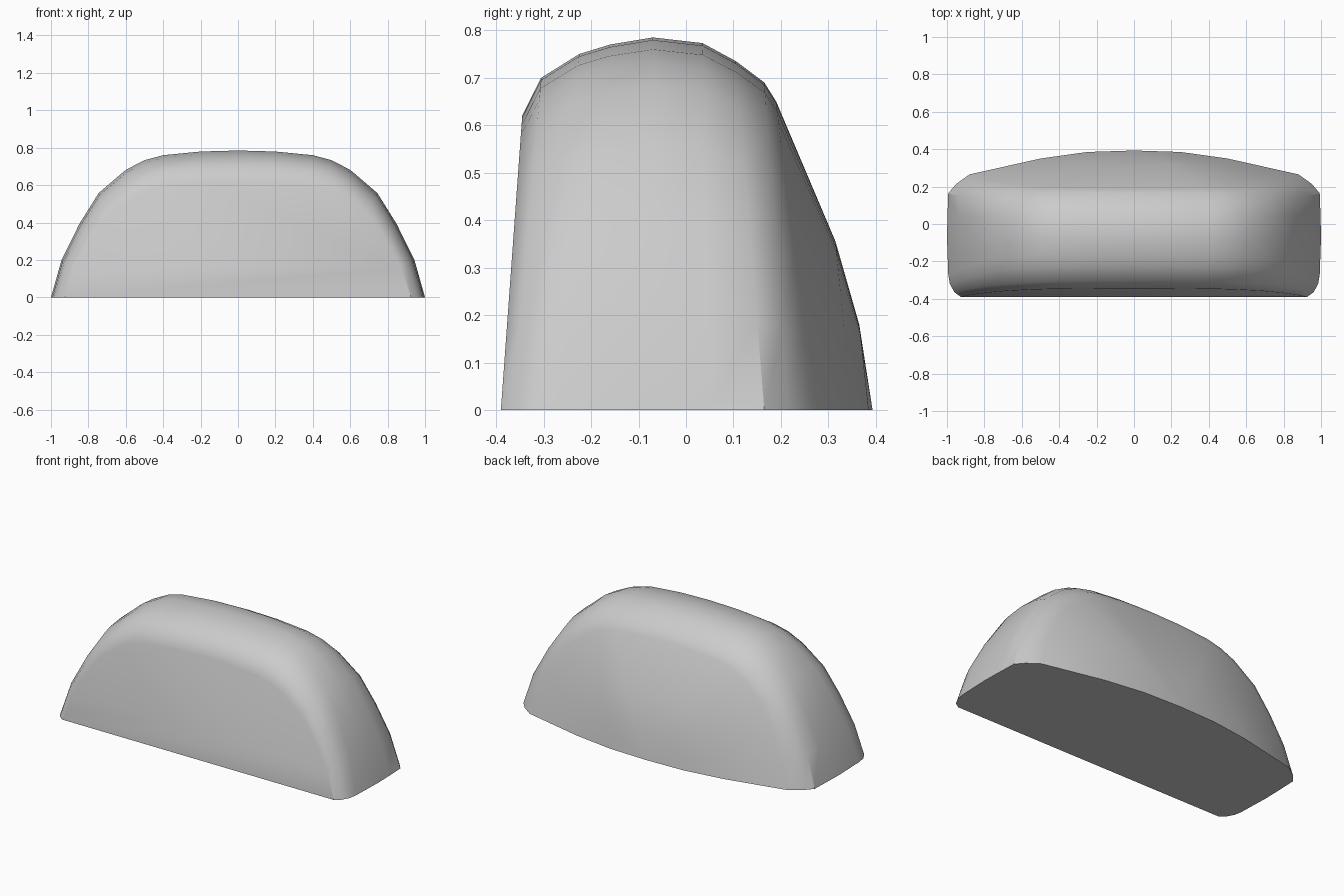
import bpy
import bmesh

cube = bpy.data.objects.get("Cube")
if cube:
    bpy.data.objects.remove(cube, do_unlink=True)

# Flat grey finish
grey = bpy.data.materials.new("light_grey")
grey.use_nodes = True
colour = (0.6, 0.6, 0.6, 1)
grey.diffuse_color = colour
grey.node_tree.nodes["Principled BSDF"].inputs["Base Color"].default_value = colour

# Half of the arch outline: x and z as shares of full width and height
half = [(1, 0), (0.943, 0.255), (0.848, 0.5), (0.745, 0.71), (0.6, 0.868),
        (0.5, 0.934), (0.4, 0.968), (0.2, 0.993), (0, 1)]
arch = half + [(-x, z) for x, z in reversed(half[:-1])]
HEIGHT = 0.785

# Each ring: half width, y at the floor, height, y at the crown (front to back)
rings = [
    (0.925, -0.39, 0.62, -0.345),
    (0.96, -0.365, 0.70, -0.305),
    (0.985, -0.32, 0.75, -0.225),
    (0.993, -0.27, 0.77, -0.16),
    (1.0, -0.07, HEIGHT, -0.07),
    (0.997, 0.05, 0.773, 0.035),
    (0.993, 0.165, 0.735, 0.105),
    (0.95, 0.215, 0.69, 0.165),
    (0.88, 0.265, 0.65, 0.19),
    (0.5, 0.35, 0.355, 0.315),
    (0.25, 0.385, 0.18, 0.365),
]

bm = bmesh.new()
loops = []
for width, y_floor, height, y_crown in rings:
    loops.append([bm.verts.new((x * width, y_floor + (y_crown - y_floor) * z, z * height))
                  for x, z in arch])

# Shell between neighbouring rings
for a, b in zip(loops, loops[1:]):
    for i in range(len(arch) - 1):
        bm.faces.new((a[i], a[i + 1], b[i + 1], b[i]))

# Bulging back closes in a fan at the floor
hub = bm.verts.new((0, 0.393, 0))
last = loops[-1]
for i in range(len(arch) - 1):
    bm.faces.new((last[i], last[i + 1], hub))

# Flat front and flat underside
bm.faces.new(loops[0])
bm.faces.new([r[0] for r in loops] + [hub] + [r[-1] for r in reversed(loops)])
bmesh.ops.recalc_face_normals(bm, faces=bm.faces)

mesh = bpy.data.meshes.new("rounded_body")
bm.to_mesh(mesh)
bm.free()
mesh.materials.append(grey)
body = bpy.data.objects.new("rounded_body", mesh)
bpy.context.collection.objects.link(body)

# Smooth shading with the crisp rim edges kept
bpy.context.view_layer.objects.active = body
body.select_set(True)
bpy.ops.object.shade_smooth_by_angle(angle=0.61)
